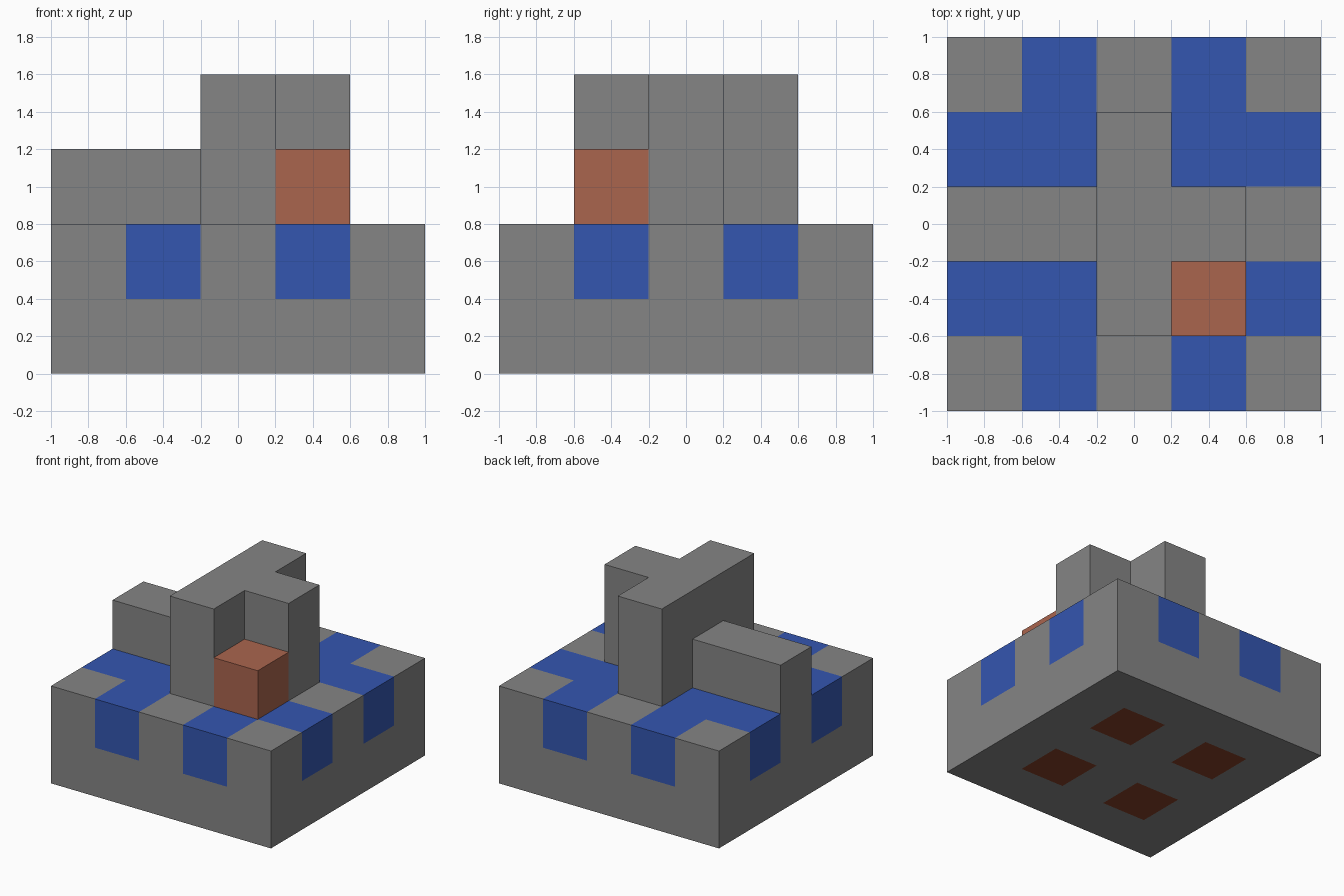
import bpy
import bmesh

CELL = 0.4          # the model sits on a regular grid of cubes
BASE_TOP = 2 * CELL

cube = bpy.data.objects.get("Cube")
if cube:
    bpy.data.objects.remove(cube, do_unlink=True)


def material(name, rgb):
    mat = bpy.data.materials.new(name)
    mat.use_nodes = True
    mat.diffuse_color = (*rgb, 1)
    bsdf = next(n for n in mat.node_tree.nodes if n.type == 'BSDF_PRINCIPLED')
    bsdf.inputs["Base Color"].default_value = (*rgb, 1)
    return mat


grey = material("stone grey", (0.235, 0.235, 0.235))
blue = material("blue", (0.034, 0.093, 0.434))
clay = material("clay brown", (0.402, 0.13, 0.076))
dark = material("dark brown", (0.238, 0.053, 0.02))


def finish(name, bm, *mats):
    bmesh.ops.recalc_face_normals(bm, faces=bm.faces)
    mesh = bpy.data.meshes.new(name)
    bm.to_mesh(mesh)
    bm.free()
    for mat in mats:
        mesh.materials.append(mat)
    obj = bpy.data.objects.new(name, mesh)
    bpy.context.collection.objects.link(obj)


def prism(name, footprint, height, mat):
    """Extrude a footprint, given in cells, up from the top of the base."""
    bm = bmesh.new()
    face = bm.faces.new([bm.verts.new((x * CELL, y * CELL, BASE_TOP))
                         for x, y in footprint])
    ext = bmesh.ops.extrude_face_region(bm, geom=[face], use_keep_orig=True)
    top = [v for v in ext["geom"] if isinstance(v, bmesh.types.BMVert)]
    bmesh.ops.translate(bm, verts=top, vec=(0, 0, height * CELL))
    finish(name, bm, mat)


def rect(x0, x1, y0, y1):
    return [(x0, y0), (x1, y0), (x1, y1), (x0, y1)]


# Base slab, cut along the cell lines so that faces can be coloured
bm = bmesh.new()
bmesh.ops.create_cube(bm, size=2)
bmesh.ops.scale(bm, verts=bm.verts, vec=(1, 1, CELL))
bmesh.ops.translate(bm, verts=bm.verts, vec=(0, 0, CELL))
cuts = [((c * CELL, c * CELL, 0), axis)
        for c in (-1.5, -0.5, 0.5, 1.5) for axis in ((1, 0, 0), (0, 1, 0))]
cuts.append(((0, 0, CELL), (0, 0, 1)))
for point, normal in cuts:
    geom = bm.verts[:] + bm.edges[:] + bm.faces[:]
    bmesh.ops.bisect_plane(bm, geom=geom, plane_co=point, plane_no=normal)

# Blue channels on the upper layer, brown squares underneath
for face in bm.faces:
    c = face.calc_center_median()
    in_x, in_y = (abs(abs(v) - CELL) < 0.1 for v in (c.x, c.y))
    if c.z > CELL and (in_x or in_y):
        face.material_index = 1
    elif c.z < 0.01 and in_x and in_y:
        face.material_index = 2
finish("base", bm, grey, blue, dark)

# T-shaped tower, low wall and small block
prism("tower", [(-.5, -1.5), (.5, -1.5), (.5, -.5), (1.5, -.5),
                (1.5, .5), (.5, .5), (.5, 1.5), (-.5, 1.5)], 2, grey)
prism("low_wall", rect(-2.5, -.5, -.5, .5), 1, grey)
prism("clay_block", rect(.5, 1.5, -1.5, -.5), 1, clay)
